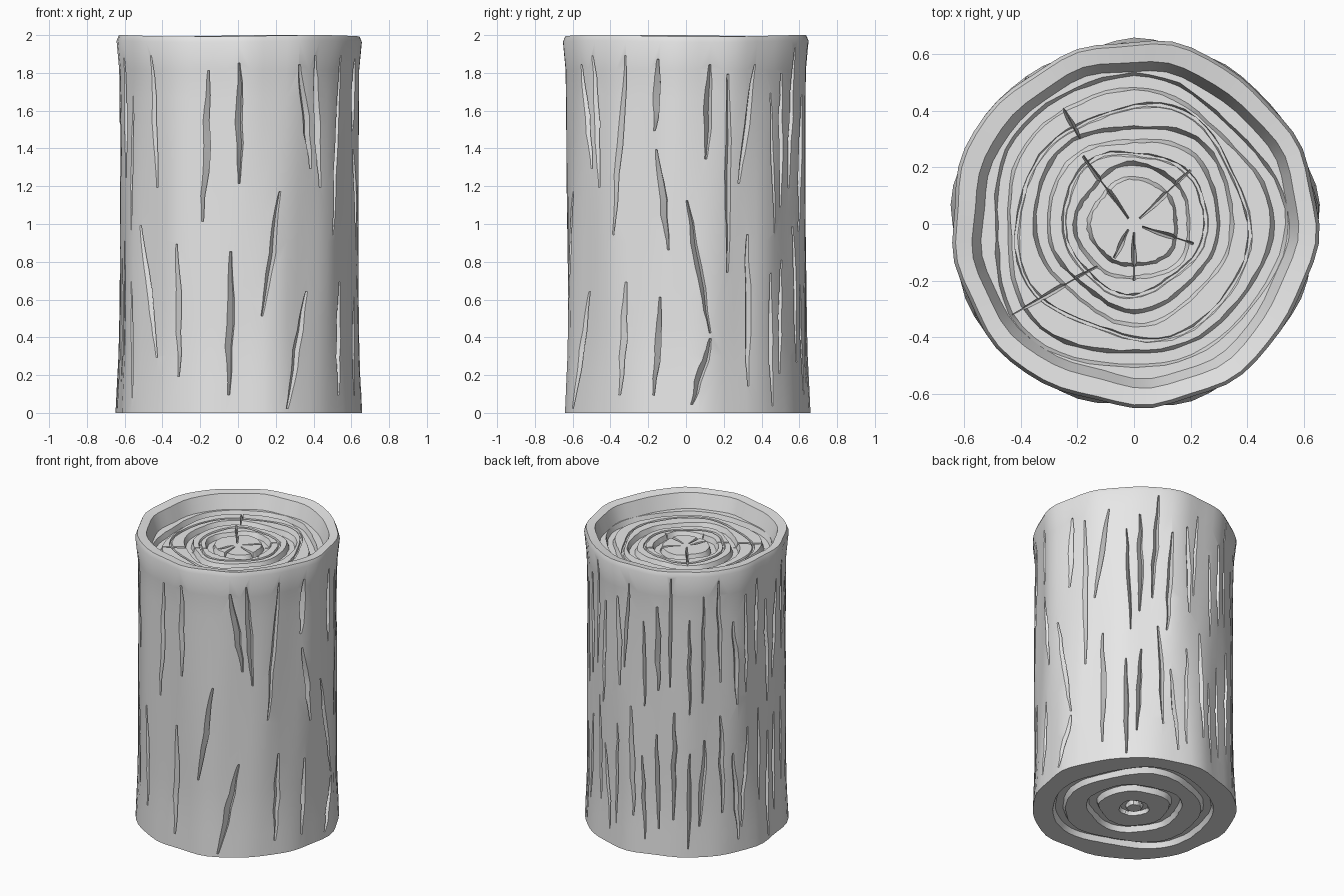
import bpy, bmesh, math, random
from math import sin, cos, radians
from mathutils import Vector

random.seed(4)
SIDES = 60
FLOOR = 1.89

if "Cube" in bpy.data.objects:
    bpy.data.objects.remove(bpy.data.objects["Cube"], do_unlink=True)

wood = bpy.data.materials.new("pale grey wood")
wood.use_nodes = True
wood.diffuse_color = (0.8, 0.8, 0.8, 1)
wood.node_tree.nodes["Principled BSDF"].inputs["Base Color"].default_value = wood.diffuse_color


def make_object(name, bm):
    bmesh.ops.recalc_face_normals(bm, faces=bm.faces)
    mesh = bpy.data.meshes.new(name)
    bm.to_mesh(mesh)
    bm.free()
    mesh.materials.append(wood)
    obj = bpy.data.objects.new(name, mesh)
    bpy.context.collection.objects.link(obj)
    return obj


def bark_radius(a, z):
    """Lumpy trunk radius, flaring a little at both ends."""
    flare = 0.016 * max(0, min(1, (z - 1.8) / 0.15)) + 0.016 * max(0, 1 - z / 0.35)
    lumps = 0.006 * sin(5 * a + 1) + 0.005 * sin(9 * a + 1.5 * z) + 0.004 * sin(13 * a - 2 * z)
    return 0.631 + flare + lumps


def polar(r, a, z):
    return Vector((r * cos(a), r * sin(a), z))


def groove(r, width, z, depth, phase):
    """Profile points of one growth ring groove, from the outside in."""
    half = width / 2
    return [(r + half, z, phase), (r + half * 0.6, z + depth, phase),
            (r - half * 0.6, z + depth, phase), (r - half, z, phase)]


# Log: one closed profile turned around, with growth rings in both ends
def build_log():
    top = [(0.575, 1.988, 0), (0.548, FLOOR, 0)]
    top += groove(0.49, 0.06, FLOOR, -0.035, 1)
    top += groove(0.41, 0.016, FLOOR, -0.012, 2)
    top += groove(0.325, 0.06, FLOOR, -0.035, 3)
    top += groove(0.25, 0.016, FLOOR, -0.012, 3.5)
    top += groove(0.178, 0.06, FLOOR, -0.035, 5)
    bottom = groove(0.47, 0.08, 0, 0.035, 2)
    bottom += groove(0.26, 0.08, 0, 0.035, 4) + groove(0.07, 0.05, 0, 0.025, 6)

    bm = bmesh.new()
    rings = []

    def inner_ring(r, z, phase):
        ring = []
        for i in range(SIDES):
            a = math.tau * i / SIDES
            if phase:
                wob = 1 + 0.035 * sin(3 * a + phase * 2) + 0.025 * sin(5 * a + phase)
                wob += 0.03 * sin(a) if 2.5 < phase < 5.5 and z > 1 else 0
                rad = r * wob + random.uniform(-0.003, 0.003)
            else:
                rad = r * bark_radius(a, z) / 0.647 + 0.005 * sin(4 * a)
            ring.append(bm.verts.new(polar(rad, a, z)))
        rings.append(ring)

    def outer_ring(z, inset=0.0, wave=0.0):
        ring = []
        for i in range(SIDES):
            a = math.tau * i / SIDES
            height = z - wave * (1 + sin(3 * a + 1)) / 2
            ring.append(bm.verts.new(polar(bark_radius(a, z) - inset, a, height)))
        rings.append(ring)

    for point in reversed(bottom):
        inner_ring(*point)
    for k in range(14):
        outer_ring(1.97 * k / 13, wave=0.008 if k == 13 else 0)
    outer_ring(2, 0.012, 0.008)
    for point in top:
        inner_ring(*point)

    for low, high in zip(rings, rings[1:]):
        for i in range(SIDES):
            j = (i + 1) % SIDES
            bm.faces.new((low[i], low[j], high[j], high[i]))
    for ring, z in ((rings[0], 0), (rings[-1], FLOOR)):
        hub = bm.verts.new((0, 0, z))
        for i in range(SIDES):
            bm.faces.new((ring[i], ring[(i + 1) % SIDES], hub))
    return make_object("log", bm)


def sweep(bm, sections):
    """Closed three sided wedge through a list of triangle sections."""
    loops = [[bm.verts.new(p) for p in s] for s in sections]
    for s, t in zip(loops, loops[1:]):
        for i in range(3):
            j = (i + 1) % 3
            bm.faces.new((s[i], s[j], t[j], t[i]))
    bm.faces.new(loops[0])
    bm.faces.new(loops[-1])


def bark_crack(bm, start, z_top, end, z_bottom, width):
    """Slanted cut that is steep on one side and tapers at both ends."""
    sections = []
    steps = 6
    for k in range(steps + 1):
        t = k / steps
        z = z_top + (z_bottom - z_top) * t
        sway = random.uniform(-0.6, 0.6) if 0 < k < steps else 0
        a = radians(start + (end - start) * t + sway)
        taper = 0.45 + 0.55 * sin(math.pi * t)
        w = radians(width) * taper
        r = bark_radius(a, z)
        depth = 0.036 * taper
        sections.append([polar(r + 0.03, a - w * 0.75, z), polar(r + 0.03, a + w * 0.75, z),
                         polar(r - depth, a + w * 0.4, z - 0.01)])
    sweep(bm, sections)


def end_crack(bm, start, end):
    """Thin radial split in the recessed top."""
    p, q = Vector((*start, 0)), Vector((*end, 0))
    side = (q - p).normalized().cross(Vector((0, 0, 1)))
    sections = []
    for t, w in ((0, 0.005), (0.5, 0.016), (1, 0.007)):
        c = p.lerp(q, t)
        sections.append([c + side * w + Vector((0, 0, FLOOR + 0.03)),
                         c - side * w + Vector((0, 0, FLOOR + 0.03)),
                         c + Vector((0, 0, FLOOR - 0.045))])
    sweep(bm, sections)


log = build_log()
cuts = bmesh.new()

# Bark cracks on the front and the left: angle and height at each end
for crack in ((-105, 1.82, -108, 1.02), (-90, 1.86, -90, 1.22), (-70, 1.18, -79, 0.52),
              (-94, 0.86, -95, 0.1), (-121, 0.9, -120, 0.2), (-136, 1.9, -133, 1.2),
              (-60, 1.85, -53, 1.3), (-51, 1.9, -47, 1.2), (-55, 0.65, -67, 0.03),
              (-31, 1.9, -38, 0.95), (-31, 0.7, -34, 0.1), (-14, 1.88, -16, 1.5),
              (-15, 1.4, -9, 0.87), (11, 1.85, 9, 1.35), (35, 1.85, 26, 1.22),
              (20, 1.8, 20, 0.75), (0, 1.13, 11, 0.43), (-13, 0.62, -16, 0.1),
              (11, 0.4, 2, 0.05), (31, 0.95, 31, 0.15), (-145, 1.0, -133, 0.3)):
    bark_crack(cuts, *crack, random.uniform(3.4, 4.6))

# Staggered bark cracks around the back and the right
for n, angle in enumerate(range(45, 212, 9)):
    shift = 0.12 * (n % 3) - 0.12
    for high, low in ((1.78, 1.12), (0.85, 0.18)):
        jitter = random.uniform(-0.06, 0.06)
        bark_crack(cuts, angle + random.uniform(-1, 1), high + shift + jitter,
                   angle + random.uniform(-4, 4), low + shift - jitter,
                   random.uniform(2.2, 4))

# Radial splits in the top
for start, end in (((-0.02, 0.02), (-0.18, 0.24)), ((-0.19, 0.3), (-0.25, 0.41)),
                   ((0.02, 0.02), (0.2, 0.19)), ((0.03, -0.01), (0.21, -0.07)),
                   ((0, -0.03), (0, -0.2)), ((-0.02, -0.02), (-0.07, -0.12)),
                   ((-0.13, -0.15), (-0.43, -0.32))):
    end_crack(cuts, start, end)

cutter = make_object("crack_cutter", cuts)
cutter.hide_render = True

# Carve the cracks and shade the log with crisp edges
carve = log.modifiers.new("carve cracks", "BOOLEAN")
carve.operation = "DIFFERENCE"
carve.solver = "EXACT"
carve.use_self = True
carve.object = cutter
bpy.ops.object.select_all(action="DESELECT")
bpy.context.view_layer.objects.active = log
log.select_set(True)
bpy.ops.object.modifier_apply(modifier=carve.name)
bpy.data.objects.remove(cutter, do_unlink=True)
bpy.ops.object.shade_smooth_by_angle(angle=radians(30))
